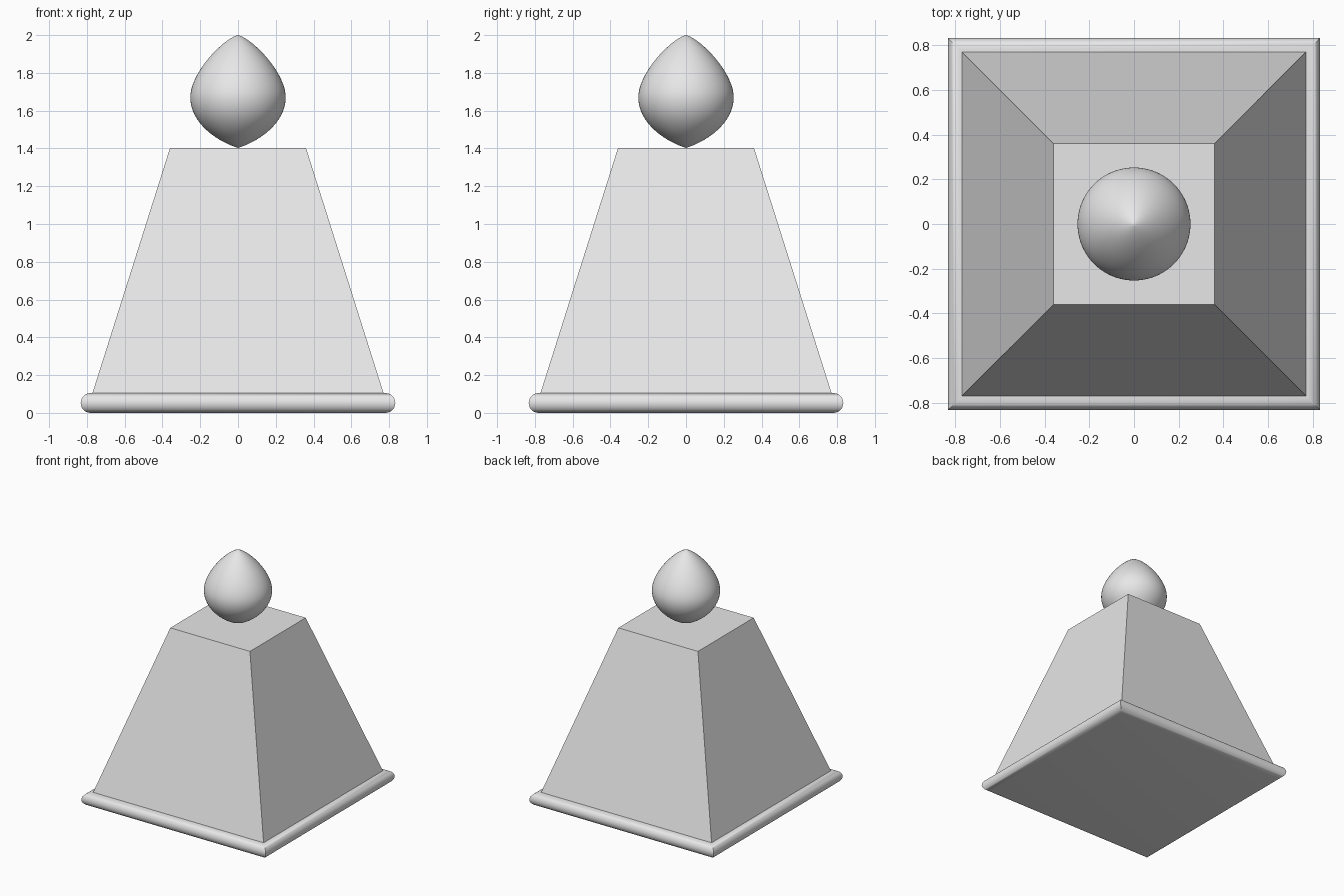
import bpy, bmesh, math
from mathutils import Vector
from mathutils.geometry import interpolate_bezier

cube = bpy.data.objects.get("Cube")
if cube:
    bpy.data.objects.remove(cube, do_unlink=True)

grey = bpy.data.materials.new("light_grey")
grey.use_nodes = True
colour = (0.8, 0.8, 0.8, 1)
grey.diffuse_color = colour
grey.node_tree.nodes["Principled BSDF"].inputs["Base Color"].default_value = colour


def lathe(name, profile, sides, smooth_angle):
    """Spin an (radius, height) profile about z; radius 0 makes a pole."""
    bm = bmesh.new()
    rings = []
    for r, z in profile:
        if r < 1e-5:
            rings.append([bm.verts.new((0, 0, z))] * sides)
            continue
        turn = [math.tau * (i + 0.5) / sides for i in range(sides)]
        rings.append([bm.verts.new((r * math.cos(a), r * math.sin(a), z)) for a in turn])
    for low, high in zip(rings, rings[1:]):
        for i in range(sides):
            j = (i + 1) % sides
            bm.faces.new(dict.fromkeys((low[i], low[j], high[j], high[i])))
    # Close open ends with flat caps
    if profile[0][0] > 1e-5:
        bm.faces.new(rings[0][::-1])
    if profile[-1][0] > 1e-5:
        bm.faces.new(rings[-1])
    bmesh.ops.recalc_face_normals(bm, faces=bm.faces)
    mesh = bpy.data.meshes.new(name)
    bm.to_mesh(mesh)
    bm.free()
    mesh.materials.append(grey)
    obj = bpy.data.objects.new(name, mesh)
    bpy.context.collection.objects.link(obj)
    if smooth_angle:
        bpy.ops.object.select_all(action="DESELECT")
        obj.select_set(True)
        bpy.context.view_layer.objects.active = obj
        bpy.ops.object.shade_smooth_by_angle(angle=math.radians(smooth_angle))
    return obj


def square(half, z):
    """Half width of a square turned into its corner radius."""
    return half * math.sqrt(2), z


# Square plinth with a rolled edge
roll, half_width = 0.0525, 0.833
edge = []
for k in range(13):
    a = math.pi * (k / 12 - 0.5)
    edge.append(square(half_width - roll + roll * math.cos(a), roll + roll * math.sin(a)))
lathe("plinth", edge, 4, 40)

# Tapered body
lathe("body", [square(0.772, 0.1), square(0.36, 1.402)], 4, 0)

# Pointed bulb finial
curve = [Vector(p) for p in (
    (0, 1.403), (0.12, 1.44), (0.253, 1.54), (0.253, 1.67),
    (0.253, 1.80), (0.08, 1.98), (0, 2.0))]
lower = interpolate_bezier(*curve[:4], 20)
upper = interpolate_bezier(*curve[3:], 24)
lathe("finial", [(p.x, p.y) for p in lower + upper[1:]], 64, 60)
